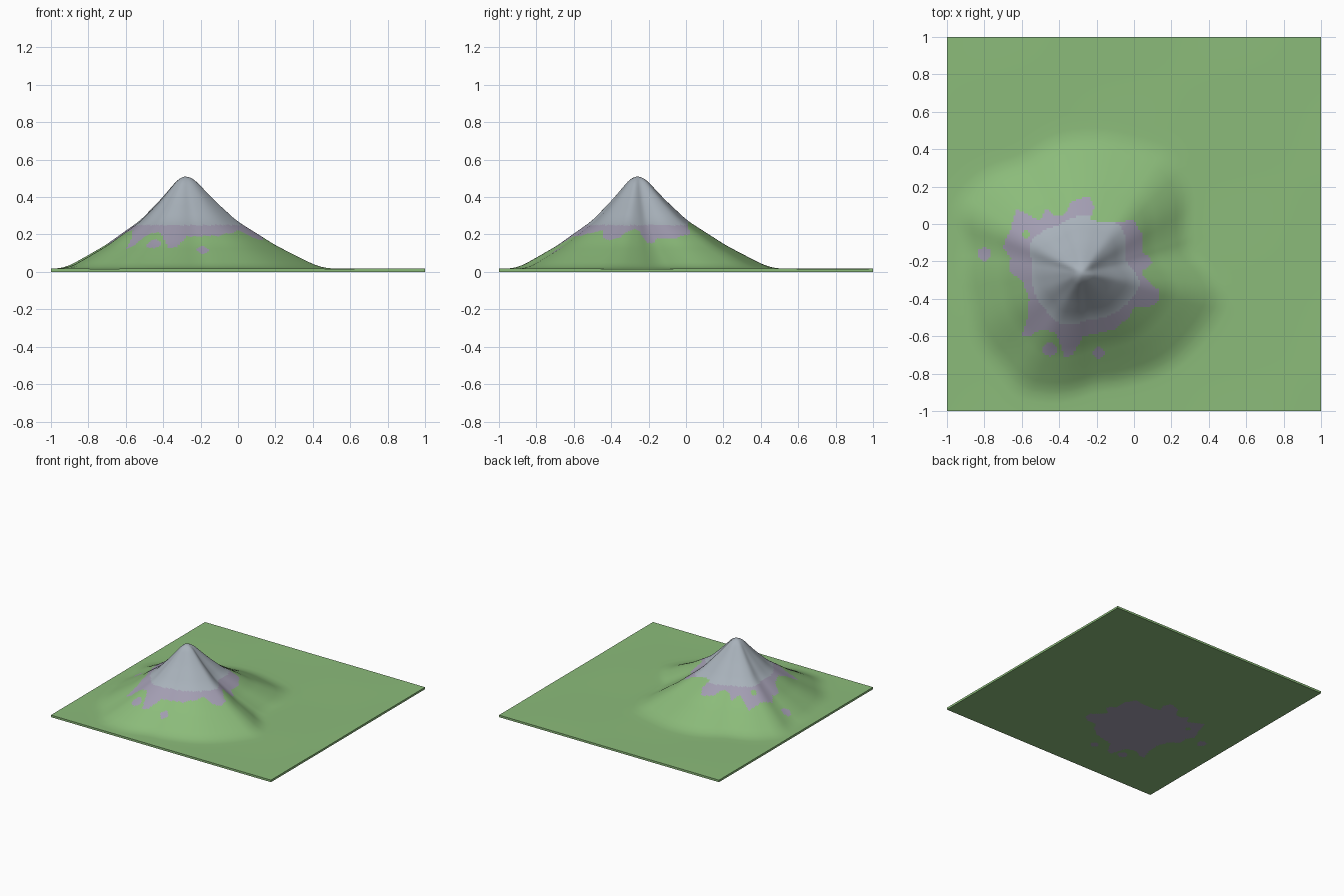
import bpy, bmesh, math

if "Cube" in bpy.data.objects:
    bpy.data.objects.remove(bpy.data.objects["Cube"])

PEAK = (-0.28, -0.26)
BASE = 0.017
TOP = 0.495
N = 180

# Foot of the mountain, seen from above
FOOT = [(.49, -.40), (.36, -.61), (.2, -.76), (0, -.84), (-.2, -.87), (-.4, -.93), (-.62, -.9),
        (-.73, -.76), (-.86, -.6), (-.91, -.4), (-.92, -.1), (-.96, .1), (-.82, .26), (-.6, .34),
        (-.4, .46), (-.2, .48), (0, .44), (.22, .36), (.29, .2), (.29, 0), (.31, -.15), (.42, -.26)]

# Edge of the bare rock, seen from above
ROCK = [(.13, -.35), (.135, -.41), (.07, -.45), (0, -.44), (-.03, -.5), (-.1, -.56), (-.22, -.59),
        (-.27, -.6), (-.33, -.7), (-.37, -.72), (-.39, -.65), (-.42, -.58), (-.5, -.56),
        (-.55, -.6), (-.6, -.6), (-.57, -.5), (-.56, -.4), (-.6, -.3), (-.67, -.25), (-.66, -.18),
        (-.7, -.12), (-.66, -.03), (-.63, .08), (-.57, .05), (-.5, .02), (-.47, .08), (-.43, .05),
        (-.38, .04), (-.33, .12), (-.24, .15), (-.21, .09), (-.24, .02), (-.12, .01), (0, .02),
        (.04, -.05), (.05, -.15), (.1, -.2), (.04, -.26), (.08, -.31)]
SPOTS = [(-.8, -.16, .035), (-.45, -.67, .036), (-.19, -.69, .03)]
HOLE = (-.58, -.055, .02)

# Slope: fraction of foot radius -> fraction of height
SLOPE = [(0, 1), (.05, .985), (.2, .745), (.36, .52), (.5, .385), (.64, .25), (.8, .125), (.92, .035), (1, .004), (1.1, 0)]


def lerp_table(table, t):
    for (a, u), (b, v) in zip(table, table[1:]):
        if t <= b:
            return u + (v - u) * (t - a) / (b - a)
    return table[-1][1]


# Foot radius for each degree, softened so the ridges are rounded
polar = sorted((math.atan2(y - PEAK[1], x - PEAK[0]) % math.tau, math.dist((x, y), PEAK)) for x, y in FOOT)
polar = [(polar[-1][0] - math.tau, polar[-1][1])] + polar + [(polar[0][0] + math.tau, polar[0][1])]
raw = [lerp_table(polar, math.radians(d)) for d in range(360)]
radius = [sum(raw[(d + k) % 360] for k in range(-5, 6)) / 11 for d in range(360)]


def height(x, y):
    a = math.degrees(math.atan2(y - PEAK[1], x - PEAK[0])) % 360
    i = int(a) % 360
    r = radius[i] + (radius[(i + 1) % 360] - radius[i]) * (a - int(a))
    t = math.dist((x, y), PEAK) / r
    h = sum(lerp_table(SLOPE, max(0, t + k)) for k in (-.03, 0, .03)) / 3
    return BASE + TOP * h + .001 * math.sin(5 * x + 2) * math.sin(6 * y)


def in_rock(x, y):
    if math.dist((x, y), HOLE[:2]) < HOLE[2]:
        return False
    if any(math.dist((x, y), s[:2]) < s[2] for s in SPOTS):
        return True
    inside = False
    for (x1, y1), (x2, y2) in zip(ROCK, ROCK[1:] + ROCK[:1]):
        if (y1 > y) != (y2 > y) and x < x1 + (x2 - x1) * (y - y1) / (y2 - y1):
            inside = not inside
    return inside


def material(name, rgb):
    m = bpy.data.materials.new(name)
    m.diffuse_color = (*rgb, 1)
    m.use_nodes = True
    m.node_tree.nodes["Principled BSDF"].inputs["Base Color"].default_value = m.diffuse_color
    return m


# Terrain slab: gridded top and underside, joined by side walls
bm = bmesh.new()
pos = [-1 + 2 * i / N for i in range(N + 1)]
top = [[bm.verts.new((x, y, height(x, y))) for y in pos] for x in pos]
low = [[bm.verts.new((x, y, 0)) for y in pos] for x in pos]
for i in range(N):
    for j in range(N):
        cx, cy = (pos[i] + pos[i + 1]) / 2, (pos[j] + pos[j + 1]) / 2
        rock = in_rock(cx, cy)
        ring = [(i, j), (i + 1, j), (i + 1, j + 1), (i, j + 1)]
        f = bm.faces.new([top[a][b] for a, b in ring])
        g = bm.faces.new([low[a][b] for a, b in reversed(ring)])
        if rock:
            f.material_index = 1 if f.calc_center_median().z > .25 else 2
            g.material_index = 2
rim = ([(i, 0) for i in range(N)] + [(N, j) for j in range(N)]
       + [(i, N) for i in range(N, 0, -1)] + [(0, j) for j in range(N, 0, -1)])
for (a, b), (c, d) in zip(rim, rim[1:] + rim[:1]):
    bm.faces.new((low[a][b], low[c][d], top[c][d], top[a][b]))

mesh = bpy.data.meshes.new("mountain_terrain")
bm.to_mesh(mesh)
bm.free()
for m in (material("grass green", (.26, .50, .195)),
          material("summit rock grey", (.39, .44, .49)),
          material("lower rock violet grey", (.36, .335, .44))):
    mesh.materials.append(m)
obj = bpy.data.objects.new("mountain_terrain", mesh)
bpy.context.collection.objects.link(obj)
bpy.context.view_layer.objects.active = obj
obj.select_set(True)
bpy.ops.object.shade_smooth_by_angle(angle=math.radians(50))
